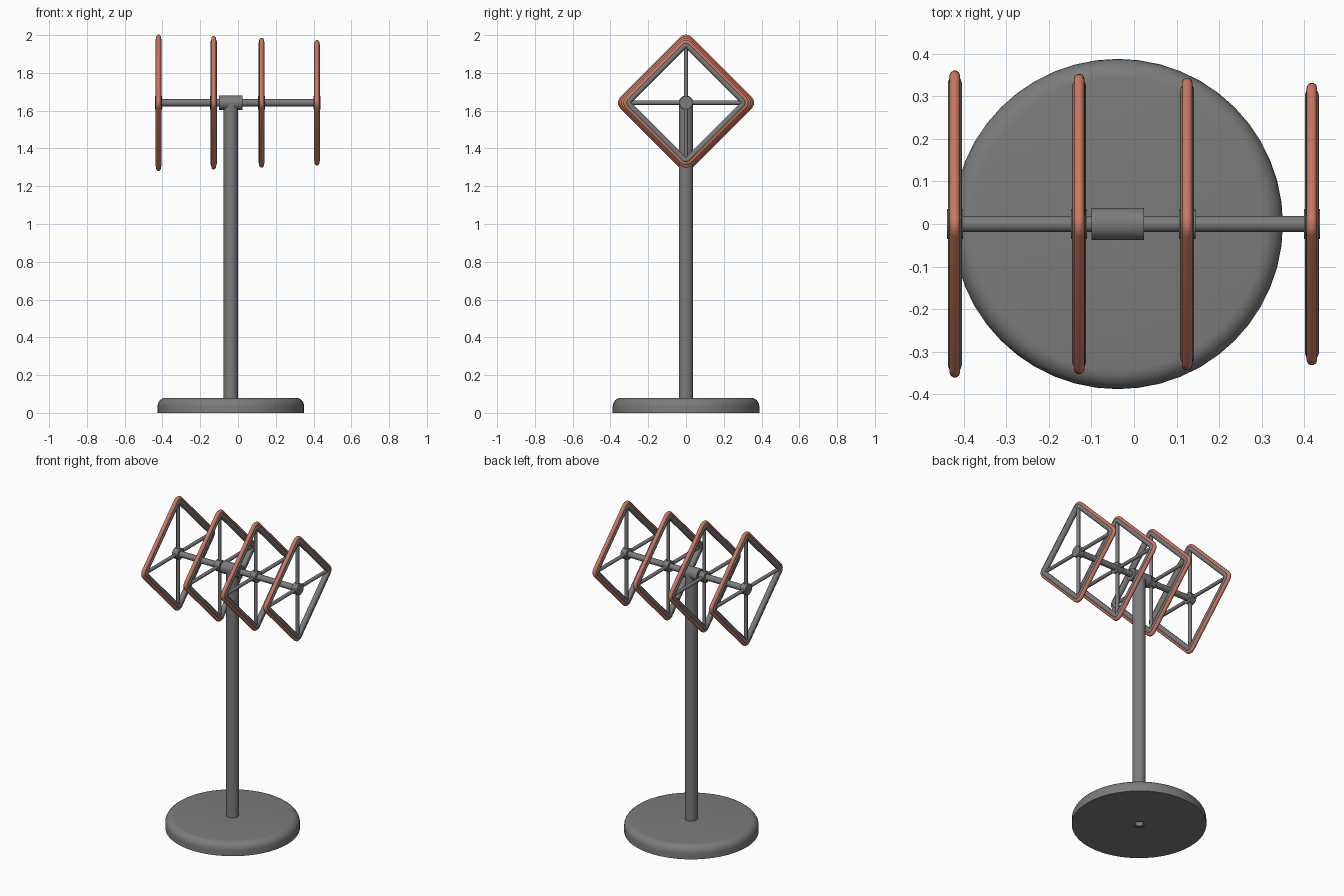
import bpy, bmesh
from math import sin, cos, pi, radians
from mathutils import Matrix, Vector

cube = bpy.data.objects.get("Cube")
if cube:
    bpy.data.objects.remove(cube)

MAST_X, BOOM_Z = -0.038, 1.642


def material(name, color):
    m = bpy.data.materials.new(name)
    m.use_nodes = True
    m.diffuse_color = color
    m.node_tree.nodes["Principled BSDF"].inputs["Base Color"].default_value = color
    return m


grey = material("grey metal", (0.20, 0.20, 0.20, 1))
copper = material("copper wire", (0.60, 0.19, 0.12, 1))


def finish(obj, mat):
    obj.data.materials.append(mat)
    bpy.ops.object.select_all(action="DESELECT")
    obj.select_set(True)
    bpy.context.view_layer.objects.active = obj
    if obj.type == "CURVE":
        bpy.ops.object.convert(target="MESH")
    bpy.ops.object.shade_smooth_by_angle(angle=radians(40))
    return obj


def add(name, data, mat):
    obj = bpy.data.objects.new(name, data)
    bpy.context.collection.objects.link(obj)
    return finish(obj, mat)


def rod(name, a, b, radius, sides=16):
    """Capped cylinder between two points."""
    a, b = Vector(a), Vector(b)
    turn = (b - a).to_track_quat("Z", "Y").to_matrix().to_4x4()
    bm = bmesh.new()
    bmesh.ops.create_cone(bm, cap_ends=True, segments=sides, radius1=radius, radius2=radius,
                          depth=(b - a).length, matrix=Matrix.Translation((a + b) / 2) @ turn)
    me = bpy.data.meshes.new(name)
    bm.to_mesh(me)
    bm.free()
    return add(name, me, grey)


def lathe(name, profile, sides):
    """Spin (radius, height) pairs around the mast axis."""
    bm = bmesh.new()
    verts = [bm.verts.new((r, 0, z)) for r, z in profile]
    edges = [bm.edges.new(p) for p in zip(verts, verts[1:])]
    bmesh.ops.spin(bm, geom=verts + edges, cent=(0, 0, 0), axis=(0, 0, 1),
                   angle=2 * pi, steps=sides)
    bmesh.ops.remove_doubles(bm, verts=bm.verts, dist=1e-5)
    bmesh.ops.recalc_face_normals(bm, faces=bm.faces)
    bmesh.ops.translate(bm, verts=bm.verts, vec=(MAST_X, 0, 0))
    me = bpy.data.meshes.new(name)
    bm.to_mesh(me)
    bm.free()
    return add(name, me, grey)


def diamond(name, x, half, fillet, radius, mat):
    """Closed tube along a diamond with rounded corners, facing along x."""
    points = []
    for k in range(4):
        corner = k * pi / 2
        mid = half - fillet * 2 ** 0.5
        for i in range(7):
            a = corner + (i / 6 - 0.5) * pi / 2
            points.append((x, mid * cos(corner) + fillet * cos(a),
                           BOOM_Z + mid * sin(corner) + fillet * sin(a), 1))
    cu = bpy.data.curves.new(name, "CURVE")
    cu.dimensions = "3D"
    cu.bevel_depth = radius
    cu.bevel_resolution = 3
    spline = cu.splines.new("POLY")
    spline.points.add(len(points) - 1)
    for p, co in zip(spline.points, points):
        p.co = co
    spline.use_cyclic_u = True
    return add(name, cu, mat)


# Round foot with a softened top edge and a centre hole underneath
rim = [(0.343 + 0.045 * cos(a), 0.035 + 0.045 * sin(a)) for a in [i * pi / 12 for i in range(7)]]
lathe("base", [(0.036, 0.0), (0.388, 0.0)] + rim + [(0.036, 0.08)], 48)

# Mast tube, hollow at the foot
lathe("mast", [(0, 0.03), (0.025, 0.03), (0.025, 0.004), (0.038, 0.004),
               (0.038, BOOM_Z), (0, BOOM_Z)], 24)

# Boom and the clamp joining it to the mast
rod("boom", (-0.43, 0, BOOM_Z), (0.43, 0, BOOM_Z), 0.019)
rod("boom_clamp", (-0.1, 0, BOOM_Z), (0.024, 0, BOOM_Z), 0.038, 24)

# Four diamond loops, shrinking along the boom
loops = [(-0.421, 0.361), (-0.129, 0.353), (0.125, 0.344), (0.418, 0.332)]
for n, (x, half) in enumerate(loops, 1):
    inner = half - 0.021
    reach = inner - 0.008
    diamond(f"wire_loop_{n}", x, half, 0.03, 0.0125, copper)
    diamond(f"loop_frame_{n}", x, inner, 0.02, 0.0165, grey)
    rod(f"hub_{n}", (x - 0.019, 0, BOOM_Z), (x + 0.019, 0, BOOM_Z), 0.035)
    rod(f"cross_spoke_{n}", (x, -reach, BOOM_Z), (x, reach, BOOM_Z), 0.011, 12)
    rod(f"upright_spoke_{n}", (x, 0, BOOM_Z - reach), (x, 0, BOOM_Z + reach), 0.011, 12)
